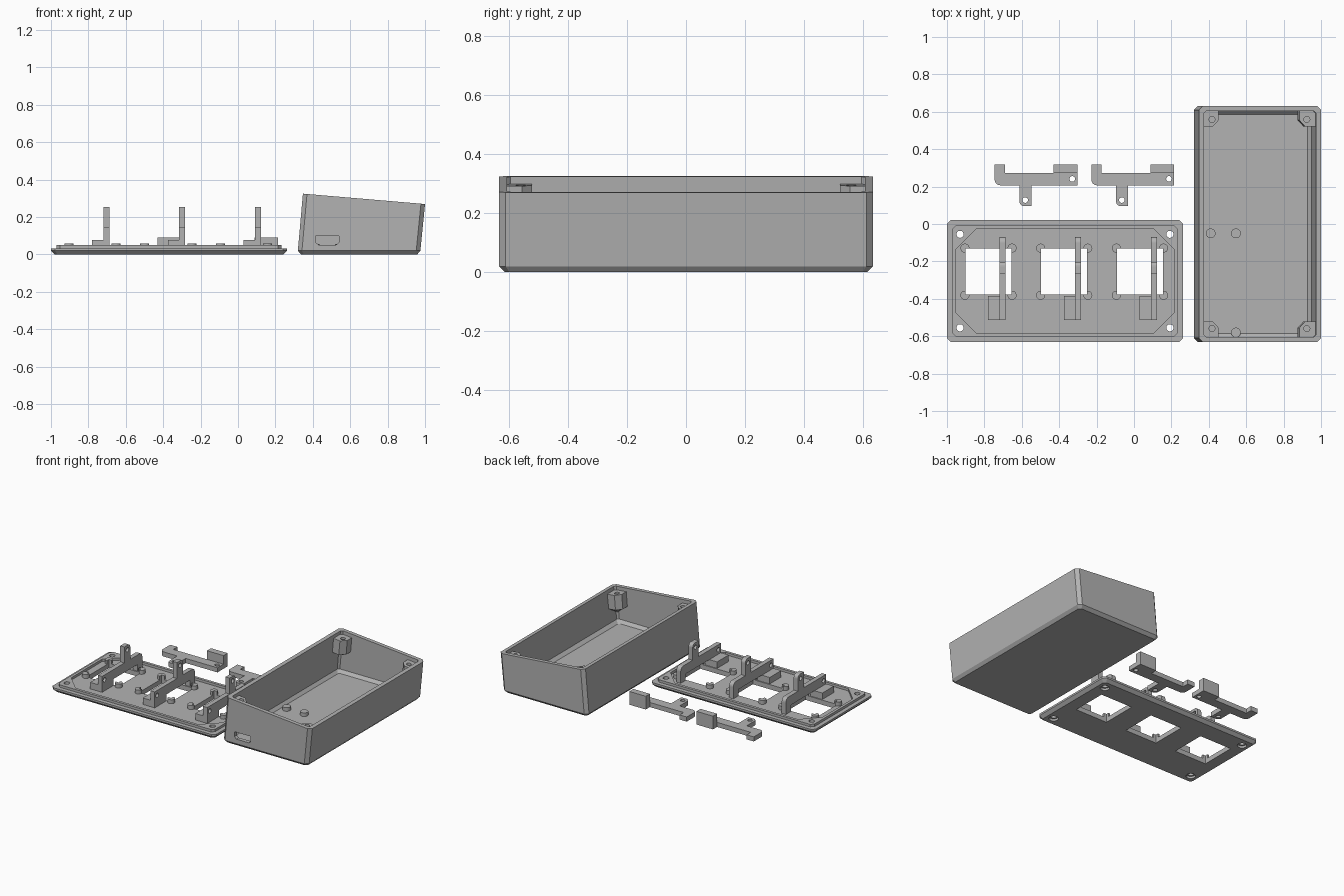
import bpy, bmesh, math

if "Cube" in bpy.data.objects:
    bpy.data.objects.remove(bpy.data.objects["Cube"])

grey = bpy.data.materials.new("plain grey")
grey.diffuse_color = (0.45, 0.45, 0.45, 1)
grey.use_nodes = True
grey.node_tree.nodes["Principled BSDF"].inputs["Base Color"].default_value = grey.diffuse_color


def finish(name, bm, cutter=False):
    bmesh.ops.recalc_face_normals(bm, faces=bm.faces)
    me = bpy.data.meshes.new(name)
    bm.to_mesh(me)
    bm.free()
    ob = bpy.data.objects.new(name, me)
    bpy.context.collection.objects.link(ob)
    me.materials.append(grey)
    if cutter:
        ob.hide_render = True
        ob.hide_set(True)
        ob.display_type = 'WIRE'
    return ob


def loft(bm, rings):
    """Closed solid through a stack of equally long point rings."""
    rows = [[bm.verts.new(p) for p in r] for r in rings]
    n = len(rows[0])
    for a, b in zip(rows, rows[1:]):
        for i in range(n):
            j = (i + 1) % n
            bm.faces.new((a[i], a[j], b[j], b[i]))
    bm.faces.new(rows[0])
    bm.faces.new(rows[-1])


def outline(x0, x1, y0, y1, c, z):
    """Rectangle with cut corners; z is a number or a function of x."""
    pts = [(x0 + c, y0), (x1 - c, y0), (x1, y0 + c), (x1, y1 - c),
           (x1 - c, y1), (x0 + c, y1), (x0, y1 - c), (x0, y0 + c)]
    return [(x, y, z(x) if callable(z) else z) for x, y in pts]


def cyl(bm, x, y, z0, z1, r, n=24, r2=None):
    loft(bm, [[(x + q * math.cos(k * math.tau / n), y + q * math.sin(k * math.tau / n), z)
               for k in range(n)] for z, q in ((z0, r), (z1, r2 or r))])


def cut(ob, cutter):
    m = ob.modifiers.new("cut", 'BOOLEAN')
    m.operation = 'DIFFERENCE'
    m.solver = 'EXACT'
    m.object = cutter


# ---------- tilted case ----------
HY, WALL = 0.632, 0.027


def rim(x):
    return 0.325 - 0.085 * (x - 0.35)


bm = bmesh.new()
loft(bm, [outline(0.337, 0.958, -HY + 0.02, HY - 0.02, 0.015, 0),
          outline(0.32, 0.975, -HY, HY, 0.022, 0.02),
          outline(0.347, 1.0, -HY, HY, 0.022, rim)])
case = finish("case", bm)

# cavity with a bevelled floor edge, extended a little past the rim
IY = HY - WALL
bm = bmesh.new()
loft(bm, [outline(0.367, 0.927, -IY + 0.02, IY - 0.02, 0.012, 0.03),
          outline(0.349, 0.949, -IY, IY, 0.012, 0.05),
          outline(0.376, 0.975, -IY, IY, 0.012, lambda x: rim(x) + 0.02)])
cut(case, finish("cavity_cutter", bm, True))

# cable port in the front wall, lower corners cut
bm = bmesh.new()
port = [(0.43, 0.052), (0.525, 0.052), (0.54, 0.065), (0.54, 0.1), (0.415, 0.1), (0.415, 0.065)]
loft(bm, [[(x, y, z) for x, z in port] for y in (-0.7, -0.59)])
cut(case, finish("port_cutter", bm, True))

# corner screw posts, tapering into the corner at the bottom
SECTION = [(-0.008, -0.008), (0.082, -0.008), (0.082, 0.05), (0.05, 0.085), (-0.008, 0.085)]
bm, holes = bmesh.new(), bmesh.new()
for cx, sx in ((0.373, 1), (0.968, -1)):
    for sy in (-1, 1):
        rings = []
        for drop, k in ((0.175, 0.05), (0.125, 1), (0.025, 1)):
            ring = []
            for a, b in SECTION:
                x = cx + sx * (a * k if a > 0 else a)
                y = sy * (IY - (b * k if b > 0 else b))
                ring.append((x - 0.088 * drop, y, rim(x) - drop))
            rings.append(ring)
        loft(bm, rings)
        hx = cx + sx * 0.044
        cyl(holes, hx, sy * (IY - 0.046), rim(hx) - 0.11, rim(hx) + 0.02, 0.016)
cut(finish("case_screw_posts", bm), finish("post_hole_cutter", holes, True))

# board pegs on the case floor
bm = bmesh.new()
for x, y in ((0.41, -0.05), (0.545, -0.05), (0.545, -0.58)):
    cyl(bm, x, y, 0.028, 0.055, 0.026)
finish("floor_pegs", bm)

# ---------- cover plate ----------
X0, X1, Y0, Y1 = -1.0, 0.262, -0.632, 0.022
TOP, LIP = 0.033, 0.05
WINDOWS = [-0.778, -0.373, 0.032]
WY, HALF = -0.255, 0.123


def inset(d, c, z):
    return outline(X0 + d, X1 - d, Y0 + d, Y1 - d, c, z)


bm = bmesh.new()
loft(bm, [inset(0.02, 0.015, 0), inset(0, 0.022, 0.02), inset(0, 0.022, TOP)])
plate = finish("cover_plate", bm)
bm = bmesh.new()
loft(bm, [inset(0.029, 0.02, TOP - 0.005), inset(0.029, 0.02, LIP)])
lip = finish("cover_lip", bm)
bm = bmesh.new()
loft(bm, [inset(0.048, 0.11, 0.0), inset(0.048, 0.11, 0.1)])
cut(lip, finish("lip_cutter", bm, True))

# screw holes with wider seats underneath
bm, seats = bmesh.new(), bmesh.new()
for x in (X0 + 0.07, X1 - 0.07):
    for y in (Y0 + 0.077, Y1 - 0.077):
        cyl(bm, x, y, -0.02, 0.1, 0.019)
        cyl(seats, x, y, -0.02, 0.015, 0.03)
holes = finish("screw_hole_cutter", bm, True)
cut(plate, holes)
cut(lip, holes)
cut(plate, finish("screw_seat_cutter", seats, True))

# window openings and the four pegs round each
bm, pegs = bmesh.new(), bmesh.new()
for x in WINDOWS:
    loft(bm, [[(x + sx * HALF, WY + sy * HALF, z) for sx, sy in
               ((-1, -1), (1, -1), (1, 1), (-1, 1))] for z in (-0.02, 0.1)])
    for sx in (-1, 1):
        for sy in (-1, 1):
            cyl(pegs, x + sx * 0.126, WY + sy * 0.126, TOP - 0.003, 0.06, 0.024)
windows = finish("window_cutter", bm, True)
cut(plate, windows)
cut(finish("window_pegs", pegs), windows)


# ---------- bracket arms (same part standing and lying) ----------
def arc(cx, cy, r, a0, a1, n=6):
    return [(cx + r * math.cos(math.radians(a0 + (a1 - a0) * i / n)),
             cy + r * math.sin(math.radians(a0 + (a1 - a0) * i / n))) for i in range(n + 1)]


ARM = ([(0, 0), (0.127, 0), (0.127, 0.045), (0.387, 0.045), (0.387, 0), (0.442, 0)]
       + arc(0.412, 0.081, 0.03, 0, 90)
       + [(0.31, 0.111)] + arc(0.285, 0.197, 0.025, 0, 90) + [(0.245, 0.222), (0.245, 0.111), (0, 0.111)])
FOOT = [(0, 0), (0.127, 0), (0.127, 0.045), (0, 0.045)]


def arm(name, place):
    def solid(bm, shape, w0, w1):
        loft(bm, [[place(u, v, w) for u, v in shape] for w in (w0, w1)])
    bm = bmesh.new()
    solid(bm, ARM, 0, 0.032)
    body = finish(name, bm)
    bm = bmesh.new()
    solid(bm, FOOT, 0.03, 0.092)
    finish(name + "_foot", bm)
    bm = bmesh.new()
    for u, v in ((0.027, 0.077), (0.279, 0.19)):
        solid(bm, arc(u, v, 0.015, 0, 345, 23), -0.02, 0.06)
    cut(body, finish(name + "_hole_cutter", bm, True))


for i, x in enumerate(WINDOWS):
    arm(f"standing_bracket_{i + 1}",
        lambda u, v, w, x=x: (x + 0.09 - w, -0.512 + u, TOP + v))
for i, x in enumerate((-0.303, 0.214)):
    arm(f"loose_bracket_{i + 1}",
        lambda u, v, w, x=x: (x - u, 0.318 - v, w))
